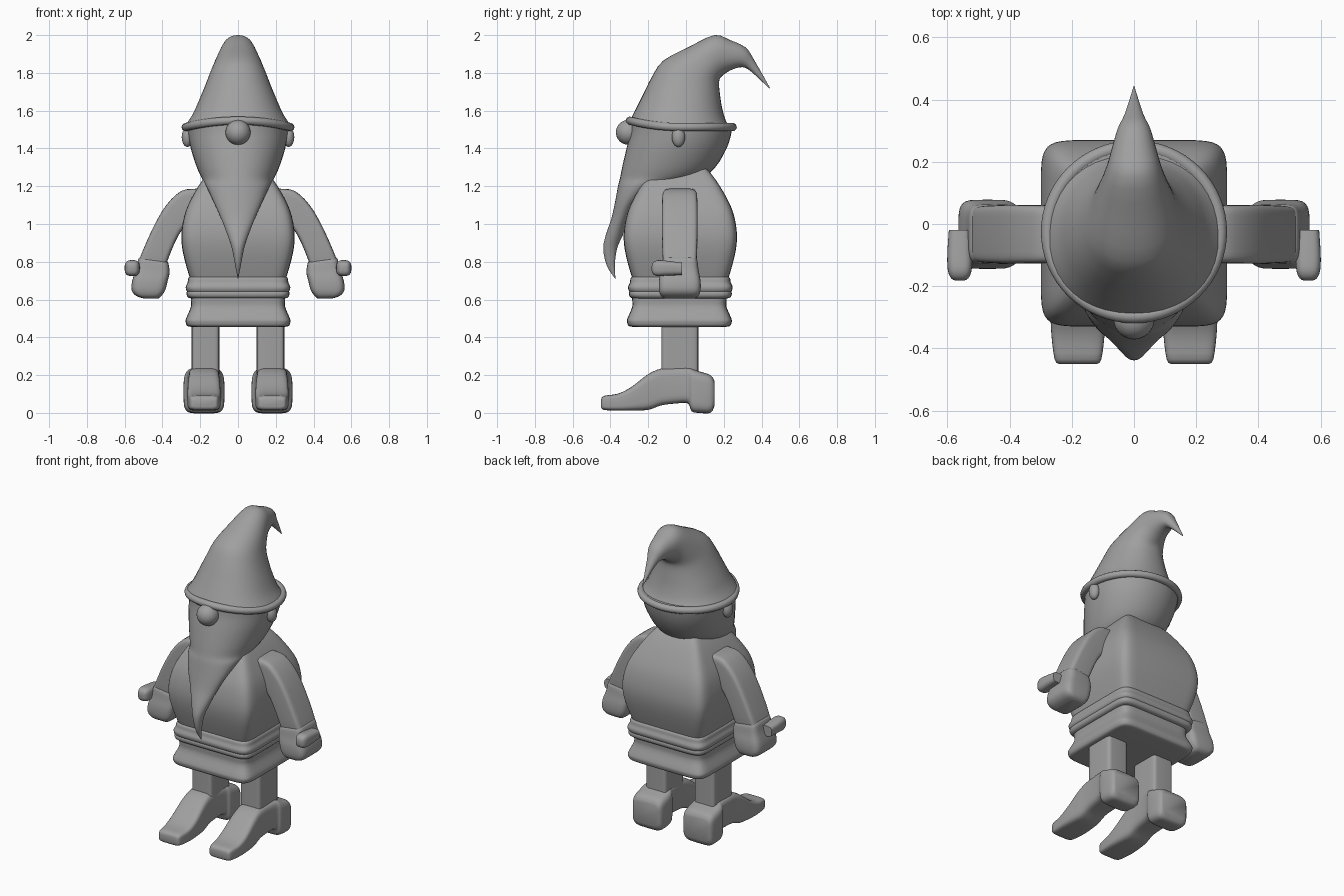
import bpy
import bmesh
import math
from mathutils import Vector

cube = bpy.data.objects.get("Cube")
if cube:
    bpy.data.objects.remove(cube)

clay = bpy.data.materials.new("clay_grey")
clay.use_nodes = True
GREY = (0.35, 0.35, 0.35, 1)
clay.diffuse_color = GREY
clay.node_tree.nodes["Principled BSDF"].inputs["Base Color"].default_value = GREY


def finish(obj, angle=50):
    obj.data.materials.append(clay)
    bpy.ops.object.select_all(action='DESELECT')
    obj.select_set(True)
    bpy.context.view_layer.objects.active = obj
    bpy.ops.object.shade_smooth_by_angle(angle=math.radians(angle))


def spline(rows, steps):
    """Smooth rows of numbers with a Catmull-Rom curve."""
    out = []
    for i in range(len(rows) - 1):
        a, b, c, d = (Vector(rows[max(0, min(len(rows) - 1, k))])
                      for k in range(i - 1, i + 3))
        for s in range(steps):
            t = s / steps
            out.append(b + ((c - a) * t + (2*a - 5*b + 4*c - d) * t**2
                            + (3*b - a - 3*c + d) * t**3) / 2)
    return out + [Vector(rows[-1])]


def loft(name, rows, power=2, centre=0, across="x", mirror=1, steps=3, sides=40):
    """Skin rings; each row is two opposite points and a half width."""
    bm = bmesh.new()
    rings = []
    for u1, z1, u2, z2, w in spline(rows, steps):
        ring = []
        for k in range(sides):
            t = math.tau * k / sides
            c, s = (math.copysign(abs(f) ** (2 / power), f)
                    for f in (math.cos(t), math.sin(t)))
            u = (u1 + u2) / 2 + (u1 - u2) / 2 * c
            z = (z1 + z2) / 2 + (z1 - z2) / 2 * c
            v = centre + max(w, 0.001) * s
            x, y = (v, u) if across == "x" else (u, v)
            ring.append(bm.verts.new((x * mirror, y, z)))
        rings.append(ring)
    for low, high in zip(rings, rings[1:]):
        for k in range(sides):
            n = (k + 1) % sides
            bm.faces.new((low[k], low[n], high[n], high[k]))
    bm.faces.new(rings[0])
    bm.faces.new(rings[-1])
    bmesh.ops.recalc_face_normals(bm, faces=bm.faces)
    mesh = bpy.data.meshes.new(name)
    bm.to_mesh(mesh)
    bm.free()
    obj = bpy.data.objects.new(name, mesh)
    bpy.context.collection.objects.link(obj)
    finish(obj)


def ball(name, place, radii):
    bpy.ops.mesh.primitive_uv_sphere_add(segments=32, ring_count=16, radius=1, location=place)
    obj = bpy.context.object
    obj.name = name
    obj.scale = radii
    finish(obj)


def level(rows, y=-0.03):
    """Square level rings from (height, half width)."""
    return [(y - w, z, y + w, z, w) for z, w in rows]


# Tunic body, skirt and belt
loft("tunic", level([(.70, .25), (.73, .26), (.8, .28), (.87, .295), (.94, .30), (1.02, .29),
                     (1.1, .265), (1.2, .21), (1.27, .16), (1.31, .12)]), power=9)
loft("skirt", level([(.455, .24), (.46, .268), (.48, .277), (.5, .275), (.56, .25),
                     (.6, .25), (.64, .25)], -.035), power=9)
loft("belt_lower", level([(.605, .24), (.61, .262), (.625, .272), (.645, .268), (.65, .24)]), power=9)
loft("belt_upper", level([(.635, .24), (.64, .268), (.665, .277), (.69, .267), (.715, .262),
                          (.73, .24)]), power=9)

# Head flowing down into the long beard
loft("head_and_beard", [
    (-.29, 1.53, .245, 1.53, .27), (-.295, 1.48, .24, 1.48, .265),
    (-.315, 1.4, .215, 1.4, .25), (-.338, 1.3, .155, 1.3, .218),
    (-.35, 1.24, .07, 1.24, .19), (-.36, 1.2, -.1, 1.2, .168),
    (-.375, 1.12, -.24, 1.12, .13), (-.395, 1.03, -.3, 1.03, .09),
    (-.425, .94, -.335, .94, .055), (-.438, .87, -.365, .87, .032),
    (-.42, .78, -.377, .78, .015), (-.375, .71, -.373, .71, .001)], power=2.1)
ball("nose", (0, -.305, 1.485), (.066, .066, .066))

# Hat bending backwards to a point
loft("hat", [
    (-.295, 1.55, .235, 1.505, .275), (-.265, 1.61, .21, 1.55, .24),
    (-.225, 1.69, .192, 1.61, .208), (-.18, 1.78, .182, 1.67, .175),
    (-.12, 1.865, .175, 1.735, .145), (.02, 1.94, .18, 1.77, .118),
    (.15, 2.0, .205, 1.795, .09), (.23, 1.975, .25, 1.82, .072),
    (.315, 1.935, .3, 1.83, .052), (.36, 1.87, .345, 1.807, .03),
    (.445, 1.72, .44, 1.718, .001)], power=2.2)

# Rolled brim, lifted at the front
curve = bpy.data.curves.new("hat_brim", 'CURVE')
curve.dimensions = '3D'
curve.bevel_depth = .022
curve.bevel_resolution = 3
rim = curve.splines.new('POLY')
COUNT = 64
rim.points.add(COUNT - 1)
for k, p in enumerate(rim.points):
    t = math.tau * k / COUNT
    f = max(0, -math.sin(t))
    p.co = (.277 * math.cos(t), -.025 + .272 * math.sin(t), 1.513 + .034 * f * f, 1)
rim.use_cyclic_u = True
brim = bpy.data.objects.new("hat_brim", curve)
bpy.context.collection.objects.link(brim)
curve.materials.append(clay)

for side, m in (("left", 1), ("right", -1)):
    ball(side + "_ear", (.268 * m, -.04, 1.46), (.03, .035, .052))

    # Sleeve from shoulder to cuff
    loft(side + "_sleeve", [
        (.15, 1.195, .15, 1.0, .085), (.22, 1.187, .22, 1.0, .09),
        (.3, 1.175, .26, .99, .093), (.38, 1.1, .295, .97, .094),
        (.45, .98, .335, .9, .094), (.52, .82, .375, .8, .09),
        (.53, .77, .385, .76, .08)],
        power=7, centre=-.033, across="y", mirror=m)

    # Fist and thumb
    loft(side + "_fist", [
        (.51, .825, .385, .805, .07), (.527, .815, .37, .795, .092),
        (.54, .76, .362, .745, .1), (.56, .7, .372, .7, .11),
        (.563, .65, .385, .65, .11), (.54, .62, .405, .62, .1),
        (.5, .606, .42, .606, .08)],
        power=5, centre=-.033, across="y", mirror=m)
    loft(side + "_thumb", [
        (-.02, .795, -.02, .73, .035), (-.1, .805, -.1, .727, .04),
        (-.15, .808, -.15, .725, .038), (-.175, .795, -.175, .735, .027),
        (-.182, .775, -.182, .755, .012)],
        power=3, centre=.56, mirror=m)

    # Leg
    loft(side + "_leg", [(-.13, z, .065, z, .073) for z in (.18, .48)],
         power=8, centre=.172, mirror=m, steps=1)

    # Shoe with a raised heel
    loft(side + "_shoe", [
        (-.45, .07, -.45, .032, .06), (-.435, .09, -.435, .016, .075),
        (-.36, .102, -.36, .012, .085), (-.29, .137, -.29, .012, .088),
        (-.2, .205, -.2, .016, .085), (-.13, .235, -.13, .04, .082),
        (-.05, .24, -.05, .05, .085), (.01, .24, .01, .05, .092),
        (.03, .235, .03, .008, .104), (.07, .22, .07, 0, .108),
        (.13, .2, .13, 0, .104), (.15, .17, .15, .035, .09)],
        power=5, centre=.18, mirror=m)
